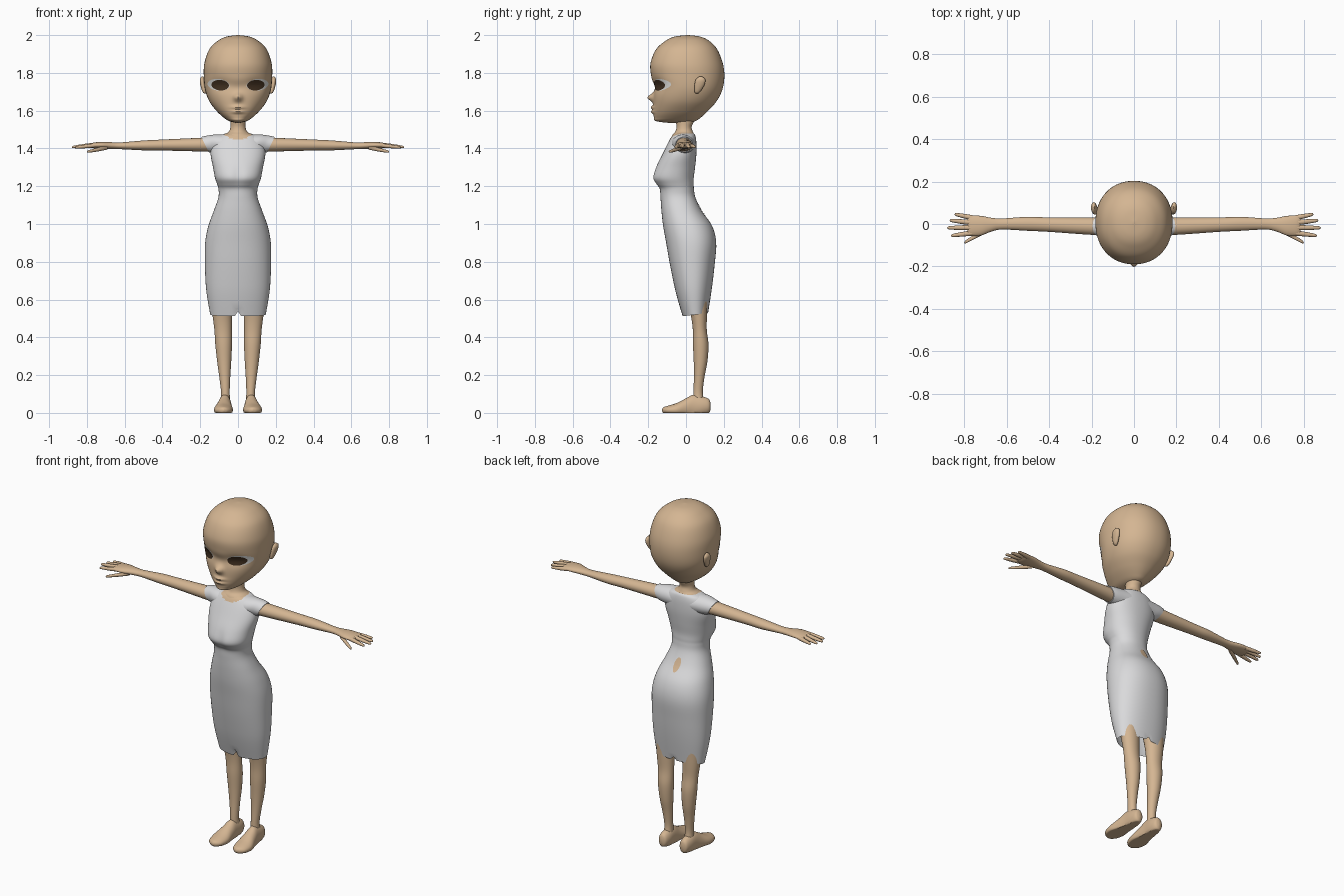
import bpy, bmesh, math
from math import exp
from mathutils import Vector
from mathutils.bvhtree import BVHTree


def material(name, rgb):
    m = bpy.data.materials.new(name)
    m.diffuse_color = (*rgb, 1)
    return m


SKIN = material("skin tan", (0.66, 0.465, 0.29))
CLOTH = material("dress light grey", (0.70, 0.70, 0.71))
DARK = material("eye dark brown", (0.05, 0.028, 0.014))
WHITE = material("eye white", (0.75, 0.75, 0.73))


def smooth_path(rings, sub):
    """Catmull-Rom interpolation of ring tuples."""
    out = []
    for i in range(len(rings) - 1):
        p0, p1 = rings[max(i - 1, 0)], rings[i]
        p2, p3 = rings[i + 1], rings[min(i + 2, len(rings) - 1)]
        for k in range(sub):
            t = k / sub
            out.append([0.5 * (2 * b + (c - a) * t + (2 * a - 5 * b + 4 * c - d) * t * t
                               + (3 * b - a - 3 * c + d) * t ** 3)
                        for a, b, c, d in zip(p0, p1, p2, p3)])
    out.append(list(rings[-1]))
    return out


def finish(bm, name, mats, mirror=False, rule=None):
    bmesh.ops.recalc_face_normals(bm, faces=bm.faces)
    me = bpy.data.meshes.new(name)
    bm.to_mesh(me)
    bm.free()
    for m in mats:
        me.materials.append(m)
    for p in me.polygons:
        p.use_smooth = True
        if rule:
            p.material_index = rule(p.center)
    me.set_sharp_from_angle(angle=math.radians(50))
    ob = bpy.data.objects.new(name, me)
    bpy.context.collection.objects.link(ob)
    if mirror:
        ob.modifiers.new("mirror", "MIRROR").use_mirror_merge = False
    return ob


def loft(name, mats, axis, rings, seg=32, sub=5, n=2.0, warp=None,
         caps=(True, True), mirror=False, rule=None):
    """Skin rings (station, centre a, centre b, radius a, radius b) along an axis."""
    bm = bmesh.new()
    rows = []
    for s, a, b, ra, rb in smooth_path(rings, sub):
        row = []
        for i in range(seg):
            c, q = math.cos(math.tau * i / seg), math.sin(math.tau * i / seg)
            u = a + ra * math.copysign(abs(c) ** (2 / n), c)
            v = b + rb * math.copysign(abs(q) ** (2 / n), q)
            co = Vector({"x": (s, u, v), "y": (u, s, v), "z": (u, v, s)}[axis])
            row.append(bm.verts.new(warp(co) if warp else co))
        rows.append(row)
    for r0, r1 in zip(rows, rows[1:]):
        for i in range(seg):
            j = (i + 1) % seg
            bm.faces.new((r0[i], r0[j], r1[j], r1[i]))
    if caps[0]:
        bm.faces.new(rows[0])
    if caps[1]:
        bm.faces.new(rows[-1])
    return finish(bm, name, mats, mirror, rule)


def upright(rows):
    """(z, half width, front y, back y) -> loft rings centred on x = 0."""
    return [(z, 0, (f + b) / 2, w, (b - f) / 2) for z, w, f, b in rows]


def plate(name, mat, base, cx, cz, rx, rz, direction, lift, tilt=0, mirror=False):
    """Thin oval decal projected along y onto another part."""
    me = base.data
    tree = BVHTree.FromPolygons([v.co for v in me.vertices],
                                [p.vertices[:] for p in me.polygons])
    bm = bmesh.new()

    def hit(x, z):
        co = tree.ray_cast(Vector((x, -direction, z)), Vector((0, direction, 0)))[0]
        return bm.verts.new(co + Vector((0, -direction * lift, 0)))
    prev = [hit(cx, cz)]
    for k in range(1, 7):
        ring = []
        for i in range(32):
            t = math.tau * i / 32
            x = rx * k / 6 * math.cos(t)
            ring.append(hit(cx + x, cz + rz * k / 6 * math.sin(t) + tilt * x))
        for i in range(32):
            j = (i + 1) % 32
            bm.faces.new((prev[0], ring[i], ring[j]) if k == 1
                         else (prev[i], ring[i], ring[j], prev[j]))
        prev = ring
    return finish(bm, name, [mat], mirror)


# Head, with sockets, nose and lips pushed in and out of the face
def face_shape(p):
    if p.y < -0.04:
        x, z = p.x, p.z
        p.y += 0.016 * exp(-((abs(x) - 0.095) / 0.055) ** 2 - ((z - 1.735) / 0.035) ** 2)
        p.y += 0.010 * exp(-(x / 0.05) ** 2 - ((z - 1.725) / 0.03) ** 2)
        p.y -= 0.032 * exp(-(x / 0.02) ** 2 - ((z - 1.67) / 0.02) ** 2)
        for lz in (1.617, 1.594):
            p.y -= 0.014 * exp(-(x / 0.032) ** 2 - ((z - lz) / 0.009) ** 2)
    return p


head = loft("head", [SKIN], "z", upright([
    (2.0, 0.004, 0.005, 0.013), (1.992, 0.06, -0.06, 0.075), (1.97, 0.107, -0.108, 0.122),
    (1.925, 0.152, -0.158, 0.165), (1.85, 0.178, -0.188, 0.195), (1.78, 0.181, -0.184, 0.203),
    (1.71, 0.174, -0.174, 0.192), (1.65, 0.152, -0.173, 0.162), (1.60, 0.115, -0.173, 0.118),
    (1.565, 0.078, -0.170, 0.08), (1.545, 0.048, -0.160, 0.05), (1.535, 0.01, -0.09, 0.0)]),
    seg=96, sub=8, n=2.15, warp=face_shape)

# Eyes
plate("eye_white", WHITE, head, 0.103, 1.737, 0.058, 0.031, 1, 0.003, 0.08, True)
plate("iris", DARK, head, 0.094, 1.735, 0.046, 0.028, 1, 0.006, 0.05, True)

# Ears
loft("ear", [SKIN], "z", [
    (1.69, 0.174, 0.058, 0.003, 0.004), (1.70, 0.178, 0.06, 0.010, 0.015),
    (1.735, 0.186, 0.071, 0.013, 0.026), (1.765, 0.190, 0.077, 0.012, 0.025),
    (1.782, 0.188, 0.077, 0.003, 0.006)], seg=20, mirror=True)

# Neck flaring into the shoulders
loft("neck", [SKIN], "z", upright([
    (1.60, 0.042, -0.055, 0.06), (1.55, 0.040, -0.055, 0.045), (1.515, 0.040, -0.050, 0.030),
    (1.49, 0.048, -0.056, 0.036), (1.474, 0.072, -0.070, 0.044), (1.455, 0.09, -0.08, 0.05)]))


# Dress: torso and skirt in one shell, notched at the hem, scooped at the neck
def hem_shape(p):
    if p.z < 0.7:
        p.z += (0.7 - p.z) / 0.18 * (p.y - 0.05) * 0.12
        if abs(p.x) < 0.002 and p.z < 0.535:
            p.z += 0.025
    elif 1.15 < p.z < 1.35 and p.y < -0.05:
        p.y += 0.008 * exp(-(p.x / 0.025) ** 2 - ((p.z - 1.25) / 0.05) ** 2)
    return p


def neckline(c):
    return int(c.y < 0 and (c.x / 0.07) ** 2 + ((c.z - 1.482) / 0.036) ** 2 < 1)


dress = loft("dress", [CLOTH, SKIN], "z", upright([
    (1.478, 0.07, -0.06, 0.042), (1.465, 0.105, -0.075, 0.05), (1.43, 0.135, -0.095, 0.055),
    (1.37, 0.145, -0.125, 0.055), (1.30, 0.132, -0.16, 0.048), (1.245, 0.122, -0.177, 0.041),
    (1.21, 0.110, -0.158, 0.041), (1.185, 0.103, -0.140, 0.042), (1.14, 0.104, -0.135, 0.05),
    (1.07, 0.128, -0.130, 0.083), (0.99, 0.157, -0.121, 0.138), (0.90, 0.174, -0.105, 0.160),
    (0.78, 0.175, -0.084, 0.151), (0.65, 0.168, -0.056, 0.136), (0.52, 0.147, -0.018, 0.117)]),
    seg=64, sub=5, n=2.2, warp=hem_shape, caps=(True, False), rule=neckline)

# Skin showing through at the small of the back
plate("back_opening", SKIN, dress, 0.0, 1.075, 0.02, 0.036, -1, 0.003, -0.3)


# Cap sleeves with a slanted edge
def slant(p):
    p.x += 0.5 * (p.z - 1.42)
    return p


loft("sleeve", [CLOTH], "x", [
    (0.05, -0.015, 1.42, 0.066, 0.055), (0.10, -0.015, 1.42, 0.060, 0.053),
    (0.145, -0.01, 1.42, 0.050, 0.047), (0.174, -0.01, 1.42, 0.045, 0.041)],
    warp=slant, mirror=True)

# Arms with palms
loft("arm", [SKIN], "x", [
    (0.12, -0.01, 1.42, 0.042, 0.038), (0.20, -0.01, 1.42, 0.041, 0.036),
    (0.40, -0.003, 1.418, 0.034, 0.029), (0.50, 0.001, 1.416, 0.033, 0.026),
    (0.62, 0.0, 1.414, 0.026, 0.018), (0.67, -0.003, 1.415, 0.032, 0.018),
    (0.72, -0.008, 1.417, 0.046, 0.018), (0.765, -0.008, 1.416, 0.048, 0.015),
    (0.785, -0.007, 1.415, 0.043, 0.008)], mirror=True)

# Fingers and thumb: base and tip positions
fingers = {
    "little_finger": ((0.75, 0.027, 1.415), (0.845, 0.046, 1.408)),
    "ring_finger": ((0.76, 0.006, 1.419), (0.868, 0.017, 1.406)),
    "middle_finger": ((0.76, -0.017, 1.420), (0.88, -0.018, 1.407)),
    "index_finger": ((0.75, -0.041, 1.417), (0.862, -0.055, 1.405)),
    "thumb": ((0.69, -0.026, 1.405), (0.80, -0.088, 1.382)),
}
for name, (a, b) in fingers.items():
    a, b = Vector(a), Vector(b)
    loft(name, [SKIN], "x", [(*a.lerp(b, t), r * 1.1, r) for t, r in
         ((0, 0.011), (0.4, 0.0105), (0.8, 0.008), (0.95, 0.006), (1, 0.001))],
         seg=14, sub=3, mirror=True)

# Legs
loft("leg", [SKIN], "z", [
    (0.85, 0.085, 0.045, 0.070, 0.085), (0.65, 0.086, 0.055, 0.062, 0.060),
    (0.52, 0.083, 0.068, 0.052, 0.043), (0.44, 0.079, 0.073, 0.046, 0.037),
    (0.36, 0.076, 0.078, 0.044, 0.041), (0.27, 0.073, 0.077, 0.037, 0.036),
    (0.19, 0.070, 0.070, 0.029, 0.028), (0.11, 0.067, 0.064, 0.023, 0.025),
    (0.05, 0.067, 0.068, 0.026, 0.030)], mirror=True)


# Shoes with flat soles
def flat_sole(p):
    p.z = max(p.z, 0.0)
    return p


loft("shoe", [SKIN], "y", [
    (0.131, 0.068, 0.035, 0.006, 0.012), (0.122, 0.068, 0.036, 0.024, 0.036),
    (0.09, 0.068, 0.036, 0.033, 0.050), (0.04, 0.070, 0.034, 0.035, 0.062),
    (0.0, 0.073, 0.025, 0.041, 0.052), (-0.05, 0.077, 0.016, 0.050, 0.036),
    (-0.095, 0.078, 0.014, 0.042, 0.024), (-0.118, 0.077, 0.014, 0.024, 0.016),
    (-0.127, 0.076, 0.014, 0.004, 0.005)], warp=flat_sole, mirror=True)
